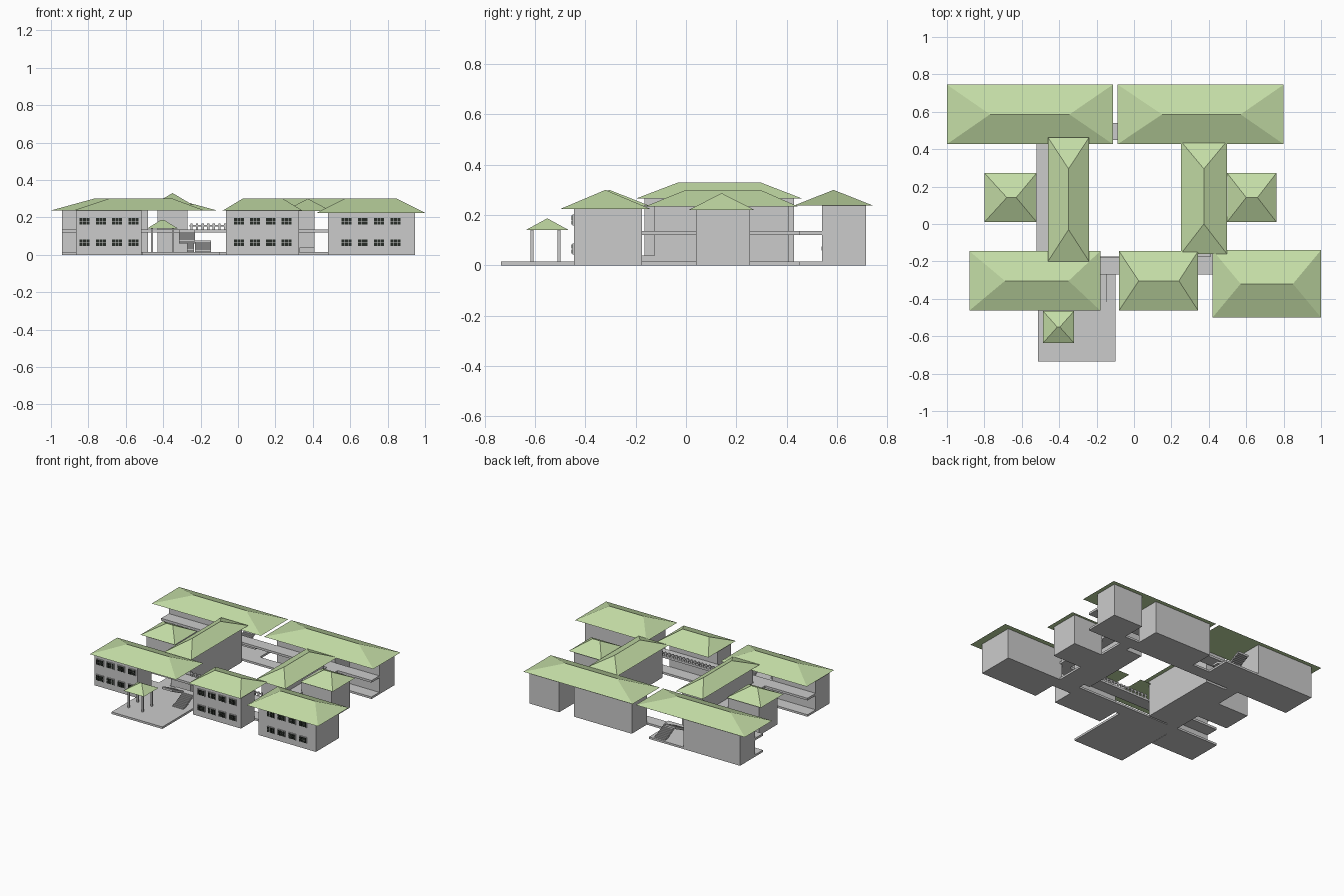
import bpy, bmesh

if "Cube" in bpy.data.objects:
    bpy.data.objects.remove(bpy.data.objects["Cube"])

def mat(name, c):
    m = bpy.data.materials.new(name)
    m.diffuse_color = (*c, 1)
    m.use_nodes = True
    m.node_tree.nodes["Principled BSDF"].inputs["Base Color"].default_value = m.diffuse_color
    return m

GREEN = mat("roof_green", (0.55, 0.72, 0.38))
DARK = mat("window_dark", (0.02, 0.025, 0.02))

def finish(name, bm, m=None):
    bmesh.ops.recalc_face_normals(bm, faces=bm.faces)
    me = bpy.data.meshes.new(name)
    bm.to_mesh(me)
    bm.free()
    if m:
        me.materials.append(m)
    ob = bpy.data.objects.new(name, me)
    bpy.context.collection.objects.link(ob)
    return ob

def add_box(bm, x0, x1, y0, y1, z0, z1):
    vs = bmesh.ops.create_cube(bm, size=1)["verts"]
    for v in vs:
        v.co.x = x1 if v.co.x > 0 else x0
        v.co.y = y1 if v.co.y > 0 else y0
        v.co.z = z1 if v.co.z > 0 else z0

def boxes(name, items, m=None):
    bm = bmesh.new()
    for b in items:
        add_box(bm, *b)
    return finish(name, bm, m)

def hip_roof(name, x0, x1, y0, y1, z0, z1, along, a, b):
    """Hipped roof with a ridge from a to b along one axis."""
    bm = bmesh.new()
    c = [bm.verts.new(p) for p in ((x0, y0, z0), (x1, y0, z0), (x1, y1, z0), (x0, y1, z0))]
    xm, ym = (x0 + x1) / 2, (y0 + y1) / 2
    if along == "x":
        r = [bm.verts.new((a, ym, z1)), bm.verts.new((b, ym, z1))]
    else:
        r = [bm.verts.new((xm, a, z1)), bm.verts.new((xm, b, z1))]
        c = c[1:] + c[:1]
        # long sides run along y, ridge start at low y
        c = [c[3], c[2], c[1], c[0]]
        c = [c[0], c[1], c[2], c[3]]
        p = {(v.co.x, v.co.y): v for v in c}
        c = [p[k] for k in p]
        c.sort(key=lambda v: (v.co.x, v.co.y))
        c = [c[0], c[1], c[3], c[2]]
    bm.faces.new((c[0], c[1], r[1], r[0]))
    bm.faces.new((c[2], c[3], r[0], r[1]))
    bm.faces.new((c[1], c[2], r[1]))
    bm.faces.new((c[3], c[0], r[0]))
    bm.faces.new(c)
    return finish(name, bm, GREEN)

# Roofs
for r in (
    ("back_left_roof", -1.0, -0.113, 0.427, 0.745, 0.237, 0.30, "x", -0.77, -0.345),
    ("back_right_roof", -0.087, 0.80, 0.427, 0.745, 0.237, 0.30, "x", 0.15, 0.57),
    ("left_wing_roof", -0.46, -0.24, -0.20, 0.463, 0.265, 0.33, "y", -0.03, 0.295),
    ("right_wing_roof", 0.25, 0.497, -0.16, 0.443, 0.235, 0.30, "y", 0.0, 0.295),
    ("left_annex_roof", -0.80, -0.52, 0.01, 0.273, 0.22, 0.287, "x", -0.68, -0.63),
    ("right_annex_roof", 0.497, 0.762, 0.01, 0.273, 0.22, 0.287, "x", 0.60, 0.66),
    ("front_left_roof", -0.88, -0.18, -0.463, -0.145, 0.237, 0.30, "x", -0.69, -0.35),
    ("front_middle_roof", -0.08, 0.343, -0.463, -0.145, 0.237, 0.30, "x", 0.025, 0.24),
    ("front_right_roof", 0.42, 1.0, -0.50, -0.14, 0.224, 0.30, "x", 0.57, 0.85),
    ("pavilion_roof", -0.487, -0.32, -0.637, -0.465, 0.14, 0.187, "x", -0.41, -0.397),
):
    hip_roof(*r)

# Wall blocks
for name, *b in (
    ("back_left_walls", -0.94, -0.48, 0.54, 0.715, 0, 0.237),
    ("back_right_end_walls", 0.53, 0.77, 0.54, 0.715, 0, 0.237),
    ("back_right_walls", -0.06, 0.41, 0.54, 0.715, 0, 0.237),
    ("left_wing_walls", -0.43, -0.27, -0.165, 0.43, 0, 0.265),
    ("right_wing_walls", 0.28, 0.41, -0.125, 0.41, 0, 0.235),
    ("left_annex_walls", -0.77, -0.52, 0.04, 0.255, 0, 0.222),
    ("right_annex_walls", 0.49, 0.73, 0.04, 0.255, 0, 0.222),
    ("front_left_walls", -0.865, -0.515, -0.43, -0.27, 0, 0.237),
    ("front_middle_walls", -0.065, 0.325, -0.43, -0.27, 0, 0.237),
    ("front_right_walls", 0.48, 0.945, -0.445, -0.175, 0, 0.224),
):
    boxes(name, [b])

# Corridor slabs on both floors
ring = [(-0.94, 0.77, 0.45, 0.54), (-0.865, 0.50, -0.27, -0.175),
        (-0.52, -0.43, -0.175, 0.45), (0.41, 0.495, -0.175, 0.45)]
boxes("ground_corridor", [(*r, 0, 0.015) for r in ring])
boxes("upper_corridor", [(*r, 0.12, 0.136) for r in ring])
boxes("front_terrace", [(-0.513, -0.1, -0.735, -0.27, 0, 0.015)])
boxes("low_step_block", [(0.33, 0.41, -0.175, -0.125, 0, 0.04)])

# Crenellated railing along the upper front corridor
rail = [(-0.26, 0.325, -0.182, -0.175, 0.152, 0.16)]
for i in range(20):
    x = -0.255 + i * 0.03
    rail.append((x, x + 0.012, -0.182, -0.175, 0.136, 0.166))
boxes("corridor_railing", rail)

# Windows: three by two panes on two floors
frames, panes = [], []
for x0, dx, y in ((-0.82, 0.087, -0.43), (0.005, 0.085, -0.43), (0.58, 0.087, -0.445)):
    for i in range(4):
        for z in (0.065, 0.18):
            x = x0 + i * dx
            frames.append((x - 0.03, x + 0.03, y - 0.006, y + 0.002, z - 0.022, z + 0.022))
            for j in (-1, 0, 1):
                for k in (-1, 1):
                    px, pz = x + j * 0.0185, z + k * 0.0095
                    panes.append((px - 0.008, px + 0.008, y - 0.009, y,
                                  pz - 0.0083, pz + 0.0083))
boxes("window_frames", frames)
boxes("window_panes", panes, DARK)

# Stairs: lower flight, landing and returning upper flight
def stairs(name, x, y0, y1, n=10):
    d, w, items = (y1 - y0) / n, 0.085, []
    for i in range(n):
        z = 0.015 + 0.006 * (i + 1)
        a, b = sorted((y0 + i * d, y0 + (i + 1) * d))
        items.append((x, x + w, a, b, max(0, z - 0.015), z))
        a, b = sorted((y1 - i * d, y1 - (i + 1) * d))
        items.append((x - w, x, a, b, z + 0.045, z + 0.06))
    a, b = sorted((y1, y1 + 3 * d))
    items.append((x - w, x + w, a, b, 0.06, 0.075))
    boxes(name, items)

stairs("front_stairs", -0.23, -0.43, -0.305)
stairs("back_left_stairs", -0.32, 0.70, 0.575)
boxes("back_stair_floor", [(-0.48, -0.2, 0.54, 0.715, 0, 0.015)])

# Pavilion posts
boxes("pavilion_posts", [(x - 0.006, x + 0.006, y - 0.006, y + 0.006, 0.015, 0.142)
                         for x in (-0.46, -0.347) for y in (-0.612, -0.505)])
